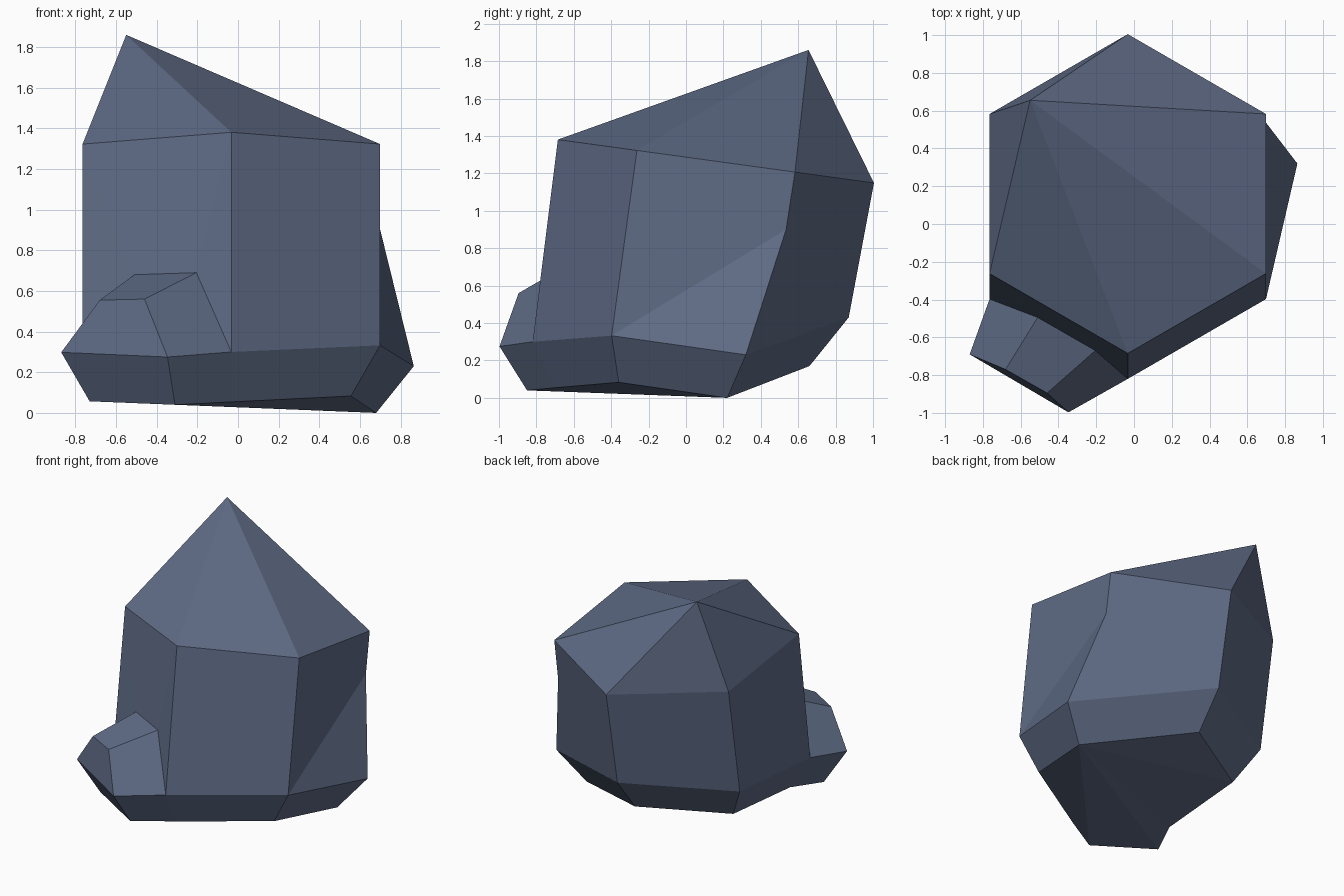
import bpy, bmesh, math
from mathutils import Vector

if "Cube" in bpy.data.objects:
    bpy.data.objects.remove(bpy.data.objects["Cube"])

stone = bpy.data.materials.new("slate_blue_crystal")
stone.diffuse_color = (0.115, 0.150, 0.240, 1)
stone.use_nodes = True
stone.node_tree.nodes["Principled BSDF"].inputs["Base Color"].default_value = stone.diffuse_color

bm = bmesh.new()
V = lambda *p: bm.verts.new(p)


def hex_ring(cy, r, z, slope):
    """Tilted hexagon, first corner at the front, then anticlockwise from above."""
    ring = []
    for i in range(6):
        a = math.radians(-90 + 60 * i)
        y = cy + r * math.sin(a)
        ring.append(V(-0.033 + r * math.cos(a), y, z + slope * (y - cy)))
    return ring


def face(*vs):
    return bm.faces.new(vs)


# main crystal rings: corner 0 front, 1 right front, 2 right back, 3 back ...
top = hex_ring(0.16, 0.845, 1.265, -0.137)
low = hex_ring(0.025, 0.845, 0.365, 0.077)
base = hex_ring(-0.02, 0.68, 0.112, 0.085)
apex = V(-0.55, 0.655, 1.86)

# right back corner flares outwards below a kink
low[2].co = Vector((0.865, 0.32, 0.23))
base[2].co = Vector((0.68, 0.22, 0.0))
kink = V(0.70, 0.535, 0.90)

# side shoot growing from the front left side (5 -> 0)
shoot_cap = [V(-0.68, -0.77, 0.555), V(-0.46, -0.895, 0.56),
             V(-0.205, -0.67, 0.69), V(-0.51, -0.495, 0.68)]
shoot_low = [V(-0.87, -0.69, 0.298), V(-0.347, -0.997, 0.275)]
shoot_base = [V(-0.73, -0.61, 0.057), V(-0.31, -0.85, 0.04)]

# pointed tip, upper sides and lower chamfer
for i in range(6):
    j = (i + 1) % 6
    face(top[i], top[j], apex)
    if i in (0, 3, 4):
        face(low[i], low[j], top[j], top[i])
    if i != 5:
        face(base[i], base[j], low[j], low[i])

# right and back right sides around the kink
face(low[1], kink, top[2], top[1])
face(low[1], low[2], kink)
face(kink, low[3], top[3], top[2])
face(kink, low[2], low[3])

# front left side and the shoot
a, b, c, d = shoot_cap
l, f = shoot_low
lb, fb = shoot_base
face(low[5], d, c, low[0], top[0], top[5])
face(a, b, c, d)
face(l, f, b, a)
face(f, low[0], c, b)
face(low[5], l, a, d)
face(lb, fb, f, l)
face(fb, base[0], low[0], f)
face(base[5], lb, l, low[5])

# underside as a fan from the lowest corner
rim = [base[1], base[0], fb, lb, base[5], base[4], base[3]]
for p, q in zip(rim, rim[1:]):
    face(base[2], p, q)

bmesh.ops.triangulate(bm, faces=[g for g in bm.faces if len(g.verts) > 4])
bmesh.ops.recalc_face_normals(bm, faces=bm.faces)
mesh = bpy.data.meshes.new("crystal")
bm.to_mesh(mesh)
bm.free()
mesh.materials.append(stone)
obj = bpy.data.objects.new("crystal", mesh)
bpy.context.collection.objects.link(obj)
